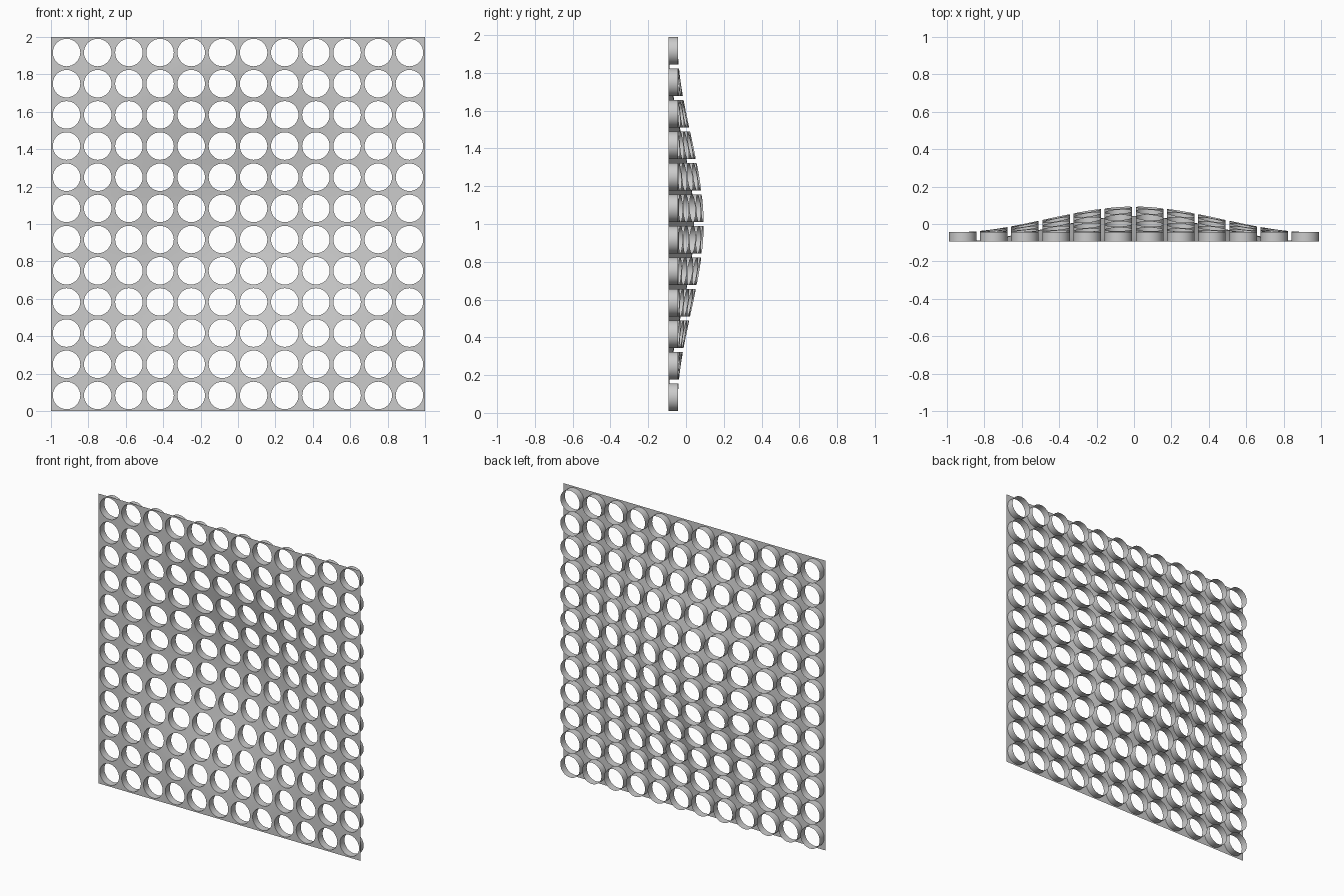
import bpy, bmesh
from math import cos, sin, pi, hypot

if "Cube" in bpy.data.objects:
    bpy.data.objects.remove(bpy.data.objects["Cube"])

CELLS = 12            # holes per side
PITCH = 2 / CELLS
RADIUS = 0.0735       # hole radius
SEGS = 32             # sides of each hole
DEPTH = 0.05          # collar length
FRONT_Y = -0.0935     # flat rim of the sheet
BULGE, REACH = 0.137, 0.95


def surface_y(x, z):
    """Smooth dome pushed backwards around the middle of the panel."""
    t = max(0.0, 1 - hypot(x, z - 1) / REACH)
    return FRONT_Y + BULGE * (3 * t * t - 2 * t ** 3)


def add_vert(bm, x, z, back=0.0):
    return bm.verts.new((x, surface_y(x, z) + back, z))


def bridge(bm, a, b):
    for i in range(len(a)):
        j = (i + 1) % len(a)
        bm.faces.new((a[i], a[j], b[j], b[i]))


def finish(bm, name):
    bmesh.ops.remove_doubles(bm, verts=bm.verts, dist=1e-5)
    mesh = bpy.data.meshes.new(name)
    bm.to_mesh(mesh)
    bm.free()
    obj = bpy.data.objects.new(name, mesh)
    bpy.context.collection.objects.link(obj)
    bpy.ops.object.select_all(action='DESELECT')
    obj.select_set(True)
    bpy.context.view_layer.objects.active = obj
    bpy.ops.object.shade_smooth_by_angle(angle=pi / 6)


sheet, collars = bmesh.new(), bmesh.new()
angles = [2 * pi * i / SEGS for i in range(SEGS)]
unit = [(cos(a), sin(a)) for a in angles]

for col in range(CELLS):
    for row in range(CELLS):
        cx, cz = -1 + (col + 0.5) * PITCH, (row + 0.5) * PITCH
        circle = [(cx + RADIUS * c, cz + RADIUS * s) for c, s in unit]
        # square cell border, projected from the circle directions
        square = []
        for c, s in unit:
            k = PITCH / 2 / max(abs(c), abs(s))
            square.append((cx + k * c, cz + k * s))

        # perforated sheet around the hole
        bridge(sheet, [add_vert(sheet, *p) for p in square],
               [add_vert(sheet, *p) for p in circle])

        # thin collar behind the hole
        bridge(collars, [add_vert(collars, *p) for p in circle],
               [add_vert(collars, *p, DEPTH) for p in circle])

finish(sheet, "perforated_sheet")
finish(collars, "hole_collars")
